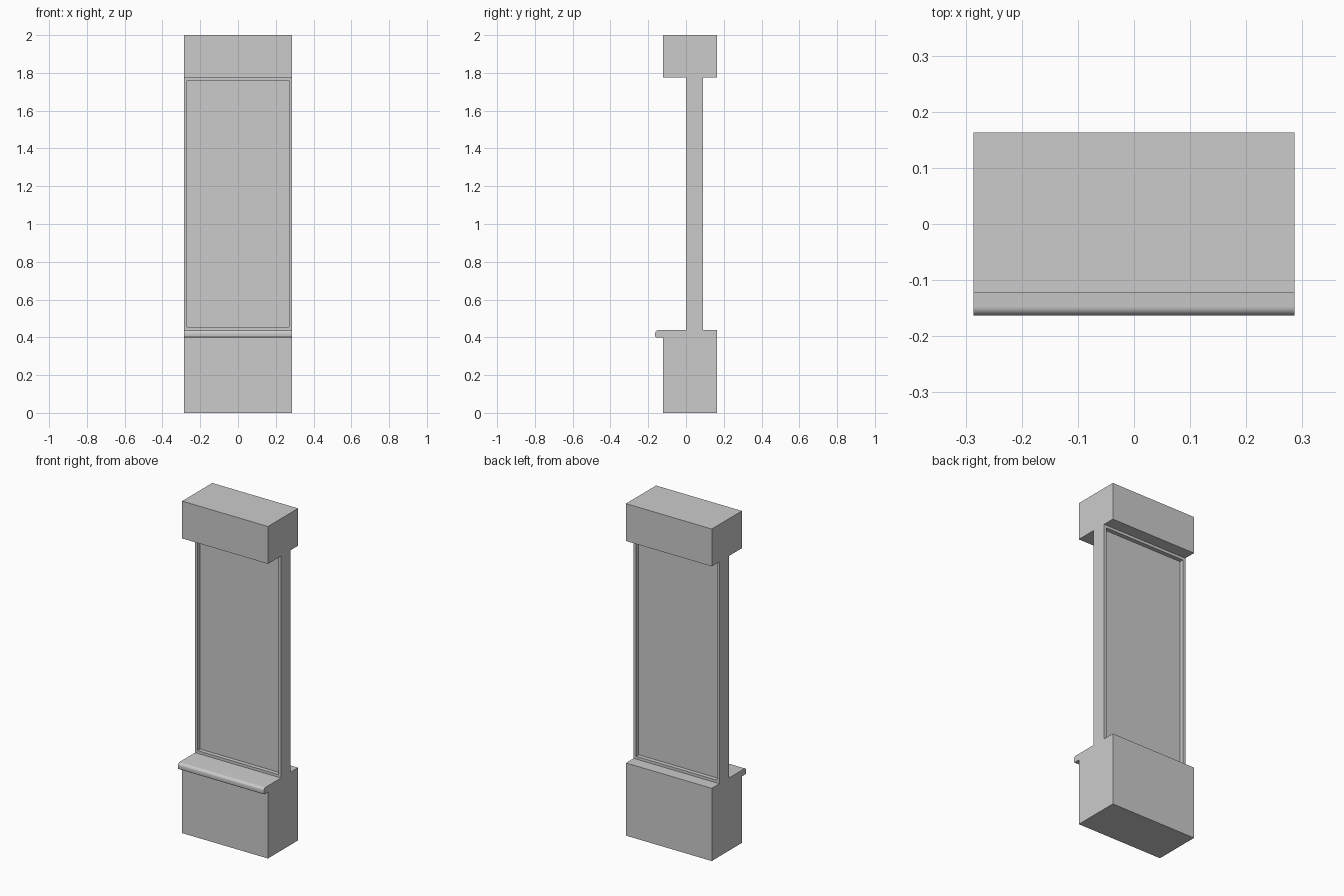
import bpy, bmesh, math
from mathutils import Vector

if "Cube" in bpy.data.objects:
    bpy.data.objects.remove(bpy.data.objects["Cube"])

HALF_W = 0.286            # half width shared by every part
Y0, Y1 = -0.123, 0.163    # front and back of base and header


def extrude_profile(name, profile):
    """Extrude a closed (y, z) profile across the full width."""
    bm = bmesh.new()
    face = bm.faces.new([bm.verts.new((-HALF_W, y, z)) for y, z in profile])
    ext = bmesh.ops.extrude_face_region(bm, geom=[face])
    verts = [g for g in ext["geom"] if isinstance(g, bmesh.types.BMVert)]
    bmesh.ops.translate(bm, verts=verts, vec=(2 * HALF_W, 0, 0))
    bmesh.ops.recalc_face_normals(bm, faces=bm.faces)
    return finish(name, bm)


def finish(name, bm):
    mesh = bpy.data.meshes.new(name)
    bm.to_mesh(mesh)
    bm.free()
    obj = bpy.data.objects.new(name, mesh)
    bpy.context.collection.objects.link(obj)
    return obj


def arc(cy, cz, r, a0, a1, n=6):
    """Points on a circular arc, angles in degrees."""
    angles = [math.radians(a0 + (a1 - a0) * i / n) for i in range(n + 1)]
    return [(cy + r * math.cos(a), cz + r * math.sin(a)) for a in angles]


# Base with the overhanging rounded sill
base = extrude_profile("base_with_sill",
    [(Y1, 0), (Y1, 0.438)]
    + arc(-0.147, 0.422, 0.016, 90, 180)
    + arc(-0.157, 0.406, 0.006, 180, 270, 3)
    + [(Y0, 0.40), (Y0, 0)])
bpy.context.view_layer.objects.active = base
base.select_set(True)
bpy.ops.object.shade_smooth_by_angle(angle=math.radians(35))

# Header block
extrude_profile("header", [(Y0, 1.775), (Y1, 1.775), (Y1, 2.0), (Y0, 2.0)])

# Window panel, recessed inside a thin border on front and back
window = extrude_profile("window_panel",
    [(0, 0.438), (0.09, 0.438), (0.09, 1.775), (0, 1.775)])
bm = bmesh.new()
bm.from_mesh(window.data)
for face in [f for f in bm.faces if abs(f.normal.y) > 0.9]:
    inward = -face.normal.copy()
    bmesh.ops.inset_region(bm, faces=[face], thickness=0.023)
    pane = bmesh.ops.extrude_discrete_faces(bm, faces=[face])["faces"][0]
    bmesh.ops.translate(bm, verts=pane.verts, vec=Vector(inward) * 0.025)
bmesh.ops.recalc_face_normals(bm, faces=bm.faces)
bm.to_mesh(window.data)
bm.free()
